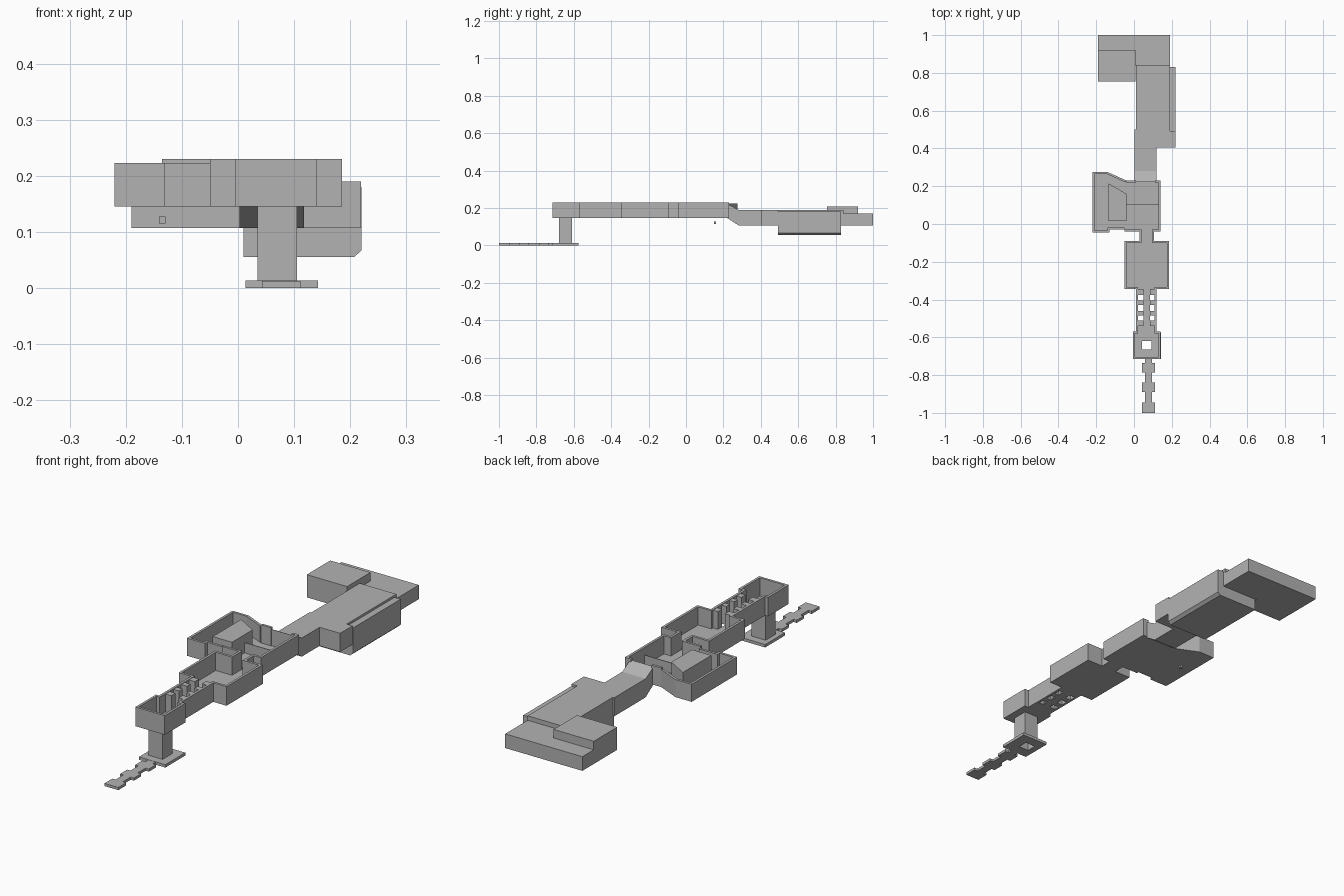
import bpy, bmesh
from mathutils import Vector

if "Cube" in bpy.data.objects:
    bpy.data.objects.remove(bpy.data.objects["Cube"])

grey = bpy.data.materials.new("plain_grey")
grey.diffuse_color = (0.45, 0.45, 0.45, 1)
grey.use_nodes = True
grey.node_tree.nodes["Principled BSDF"].inputs["Base Color"].default_value = grey.diffuse_color


def finish(name, bm):
    bmesh.ops.recalc_face_normals(bm, faces=bm.faces)
    me = bpy.data.meshes.new(name)
    bm.to_mesh(me)
    bm.free()
    me.materials.append(grey)
    ob = bpy.data.objects.new(name, me)
    bpy.context.collection.objects.link(ob)
    return ob


def extrude(bm, pts, vec):
    face = bm.faces.new([bm.verts.new(p) for p in pts])
    res = bmesh.ops.extrude_face_region(bm, geom=[face], use_keep_orig=True)
    new = [g for g in res["geom"] if isinstance(g, bmesh.types.BMVert)]
    bmesh.ops.translate(bm, verts=new, vec=vec)


def prism(name, outline, z0, z1):
    bm = bmesh.new()
    extrude(bm, [(x, y, z0) for x, y in outline], (0, 0, z1 - z0))
    return finish(name, bm)


def profile_x(name, outline_yz, x0, x1):
    bm = bmesh.new()
    extrude(bm, [(x0, y, z) for y, z in outline_yz], (x1 - x0, 0, 0))
    return finish(name, bm)


def profile_y(name, outline_xz, y0, y1):
    bm = bmesh.new()
    extrude(bm, [(x, y0, z) for x, z in outline_xz], (0, y1 - y0, 0))
    return finish(name, bm)


def box(name, x0, x1, y0, y1, z0, z1):
    return prism(name, [(x0, y0), (x1, y0), (x1, y1), (x0, y1)], z0, z1)


def ring(name, outer, hole, z0, z1):
    """Square plate or tube with a rectangular hole through it."""
    def corners(r):
        return [(r[0], r[2]), (r[1], r[2]), (r[1], r[3]), (r[0], r[3])]
    bm = bmesh.new()
    loops = [[bm.verts.new((x, y, z)) for x, y in corners(r)]
             for r, z in ((outer, z0), (outer, z1), (hole, z1), (hole, z0))]
    for a in range(4):
        p, q = loops[a], loops[(a + 1) % 4]
        for i in range(4):
            j = (i + 1) % 4
            bm.faces.new((p[i], p[j], q[j], q[i]))
    return finish(name, bm)


def wall(name, path, top, t=0.011):
    """Wall following an outer path, thickened to the left of travel."""
    pts = [Vector(p) for p in path]
    norms = []
    for a, b in zip(pts, pts[1:]):
        d = (b - a).normalized()
        norms.append(Vector((-d.y, d.x)))
    inner = []
    for i, p in enumerate(pts):
        n0, n1 = norms[max(i - 1, 0)], norms[min(i, len(norms) - 1)]
        inner.append(p + (n0 + n1) * (t / (1 + n0.dot(n1))))
    bm = bmesh.new()
    rows = [[bm.verts.new((p.x, p.y, z)) for p in line]
            for line, z in ((pts, FLOOR), (pts, top), (inner, top), (inner, FLOOR))]
    for a in range(4):
        p, q = rows[a], rows[(a + 1) % 4]
        for i in range(len(pts) - 1):
            bm.faces.new((p[i], p[i + 1], q[i + 1], q[i]))
    for end in (0, -1):
        bm.faces.new([r[end] for r in rows])
    return finish(name, bm)


FLOOR, FT, TOP = 0.145, 0.149, 0.23

# Entry path: alternating wide and narrow slabs
cuts = [-1.0, -0.945, -0.89, -0.84, -0.785, -0.735, -0.71]
side = [(0.034 if i % 2 == 0 else 0.018, y)
        for i in range(6) for y in (cuts[i], cuts[i + 1])]
prism("entry_path", [(0.077 + w, y) for w, y in side]
      + [(0.077 - w, y) for w, y in reversed(side)], 0.0, 0.012)

# Lower plate, shaft and the first room's floor share one opening
hole = (0.042, 0.092, -0.665, -0.62)
ring("entry_plate", (0.013, 0.143, -0.715, -0.575), hole, 0.0, 0.013)
ring("shaft", (0.035, 0.105, -0.68, -0.61), hole, 0.013, FLOOR)
ring("first_room_floor", (-0.005, 0.14, -0.715, -0.57), hole, FLOOR, FT)

# Outer walls of the open rooms
wall("room_wall_south", [
    (-0.05, -0.03), (-0.05, -0.04), (0.03, -0.04), (0.03, -0.09), (-0.05, -0.09),
    (-0.05, -0.345), (0.01, -0.345), (0.01, -0.57), (-0.005, -0.57),
    (-0.005, -0.715), (0.14, -0.715), (0.14, -0.57), (0.12, -0.57),
    (0.12, -0.345), (0.185, -0.345), (0.185, -0.09), (0.105, -0.09),
    (0.105, -0.04), (0.14, -0.04), (0.14, 0.23), (0.11, 0.23)], TOP)
wall("room_wall_north", [(0.01, 0.23), (-0.04, 0.23)], TOP)
wall("side_room_wall", [
    (-0.04, 0.23), (-0.14, 0.275), (-0.22, 0.275), (-0.22, -0.045),
    (-0.13, -0.045), (-0.13, -0.03), (-0.05, -0.03)], 0.223)

# Pillared corridor: centre strip, side strips with openings, pillars
box("corridor_floor", 0.05, 0.085, -0.57, -0.345, FLOOR, FT)
pillars = [(-0.375, -0.345), (-0.43, -0.405), (-0.485, -0.46), (-0.54, -0.51)]
for x0, x1 in ((0.015, 0.05), (0.085, 0.115)):
    box("corridor_side_floor", x0, x1, -0.57, -0.54, FLOOR, FT)
    for y0, y1 in pillars:
        box("corridor_pillar", x0, x1, y0, y1, FLOOR, TOP - 0.002)

# Floors of the larger rooms
box("middle_room_floor", -0.05, 0.185, -0.345, -0.09, FLOOR, FT)
box("link_floor", 0.03, 0.105, -0.09, -0.04, FLOOR, FT)
prism("twin_room_floor", [
    (-0.22, -0.045), (-0.13, -0.045), (-0.13, -0.03), (-0.05, -0.03),
    (-0.05, -0.04), (0.14, -0.04), (0.14, 0.23), (-0.04, 0.23),
    (-0.14, 0.275), (-0.22, 0.275)], FLOOR, FT)
prism("dividing_block", [(-0.135, 0.015), (-0.04, 0.015), (-0.04, 0.16),
                         (-0.135, 0.215)], FLOOR, TOP)
box("low_barrier", -0.04, 0.13, 0.103, 0.106, FLOOR, 0.195)
box("small_marker", -0.141, -0.129, 0.149, 0.161, 0.115, 0.127)

# Sloping passage down to the rear hall
profile_x("sloped_passage", [(0.222, 0.145), (0.28, 0.107), (0.29, 0.107),
                             (0.29, 0.19), (0.28, 0.19), (0.222, 0.222)], 0.003, 0.118)

# Rear hall with a lower chamfered hull along its right side
prism("rear_hall", [
    (0.003, 0.28), (0.118, 0.28), (0.118, 0.405), (0.219, 0.405), (0.219, 0.493),
    (0.19, 0.493), (0.19, 0.842), (0.01, 0.842), (0.01, 0.5), (0.003, 0.5)],
    0.107, 0.19)
profile_y("lower_hull", [(0.01, 0.055), (0.207, 0.055), (0.22, 0.067),
                         (0.22, 0.18), (0.01, 0.18)], 0.493, 0.83)

# End wing and its raised block
prism("end_wing", [(-0.19, 0.755), (0.008, 0.755), (0.008, 0.84), (0.19, 0.84),
                   (0.19, 1.0), (-0.19, 1.0)], 0.107, 0.17)
box("raised_block", -0.19, 0.008, 0.755, 0.92, 0.107, 0.208)
